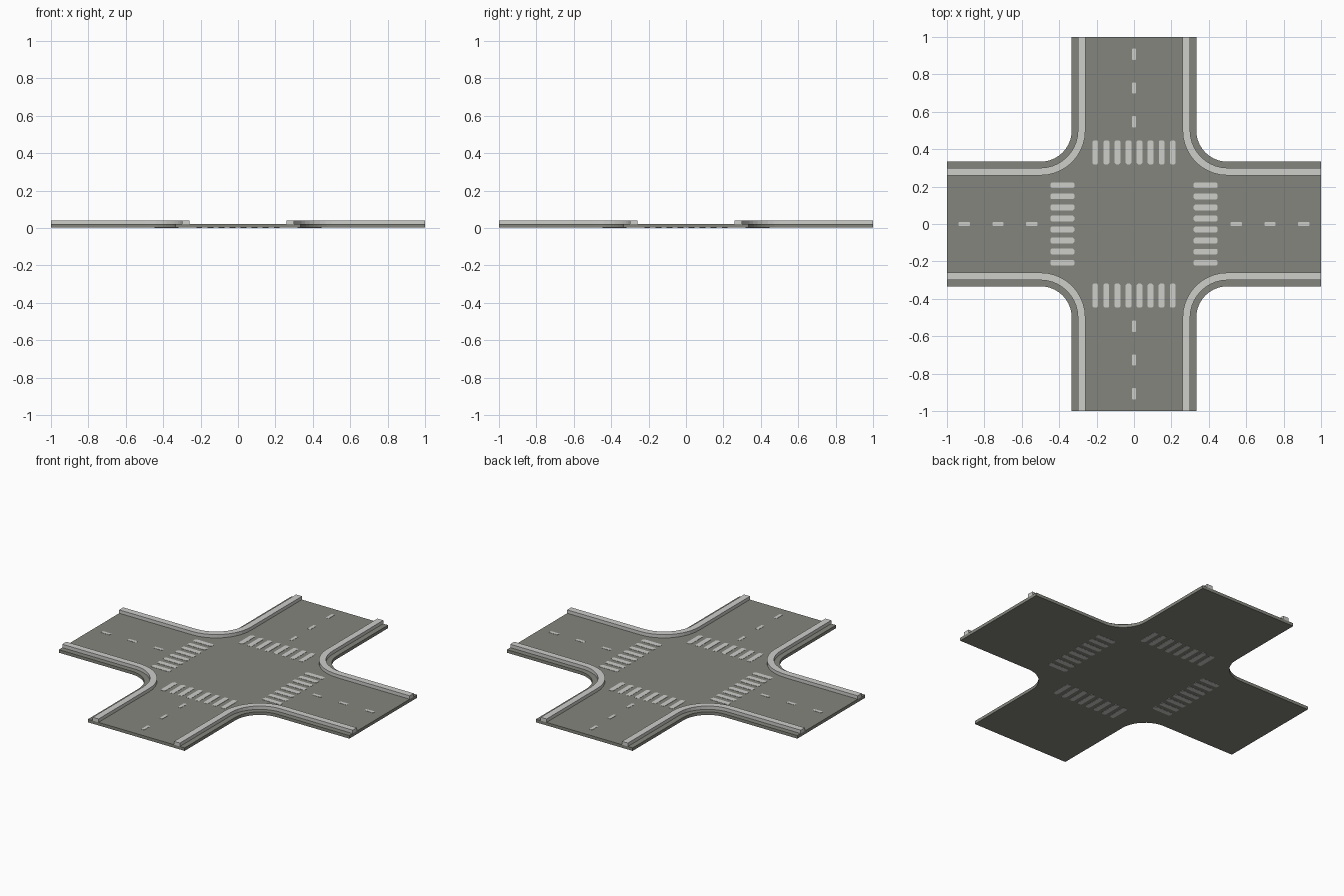
import bpy, bmesh, math

if "Cube" in bpy.data.objects:
    bpy.data.objects.remove(bpy.data.objects["Cube"])

def material(name, rgb):
    m = bpy.data.materials.new(name)
    m.diffuse_color = (*rgb, 1)
    m.use_nodes = True
    m.node_tree.nodes["Principled BSDF"].inputs["Base Color"].default_value = m.diffuse_color
    return m

ASPHALT = material("asphalt grey", (0.235, 0.235, 0.21))
LIGHT = material("pale concrete", (0.61, 0.61, 0.59))

HALF = 0.333      # half width of each road arm
CORNER = 0.5      # centre of the rounded corners
SEG = 10

def edge_path(offset):
    """Edge of one quadrant at a distance from the arm centre line: end, arc, end."""
    r = CORNER - offset
    pts = [(1.0, offset)]
    for i in range(SEG + 1):
        a = math.radians(270 - 90 * i / SEG)
        pts.append((CORNER + r * math.cos(a), CORNER + r * math.sin(a)))
    pts.append((offset, 1.0))
    return pts

def turn(pts, k):
    for _ in range(k):
        pts = [(-y, x) for x, y in pts]
    return pts

def prisms(name, outlines, z0, z1, mat):
    """One object made of vertical prisms over flat outlines."""
    bm = bmesh.new()
    for pts in outlines:
        low = [bm.verts.new((x, y, z0)) for x, y in pts]
        high = [bm.verts.new((x, y, z1)) for x, y in pts]
        bm.faces.new(low[::-1])
        bm.faces.new(high)
        for i in range(len(pts)):
            j = (i + 1) % len(pts)
            bm.faces.new((low[i], low[j], high[j], high[i]))
    bmesh.ops.recalc_face_normals(bm, faces=bm.faces)
    me = bpy.data.meshes.new(name)
    bm.to_mesh(me)
    bm.free()
    me.materials.append(mat)
    ob = bpy.data.objects.new(name, me)
    bpy.context.collection.objects.link(ob)
    return ob

def stripe(cx, cy, lx, ly, c=0.007):
    """Rectangle with clipped corners."""
    a, b = lx / 2, ly / 2
    return [(cx + x, cy + y) for x, y in (
        (-a + c, -b), (a - c, -b), (a, -b + c), (a, b - c),
        (a - c, b), (-a + c, b), (-a, b - c), (-a, -b + c))]

# Road slab: cross with rounded inner corners
road = []
for k in range(4):
    road += turn(edge_path(HALF), k)
prisms("road_slab", [road], 0.001, 0.02, ASPHALT)

# Raised kerbs following the four corners, set in from the slab edge
inner, outer = edge_path(0.26), edge_path(0.30)
prisms("kerbs", [turn(inner + outer[::-1], k) for k in range(4)], 0.02, 0.041, LIGHT)

# Zebra crossings on all four arms, showing on the underside too
zebra = [turn(stripe(0.383, -0.207 + i * 0.0591, 0.128, 0.031), k)
         for k in range(4) for i in range(8)]
prisms("zebra_crossings", zebra, 0.02, 0.0215, LIGHT)
prisms("underside_crossings", zebra, 0.0, 0.001, LIGHT)

# Dashed centre lines
dashes = [turn(stripe(x, 0, 0.06, 0.02, 0.003), k)
          for k in range(4) for x in (0.547, 0.727, 0.907)]
prisms("centre_dashes", dashes, 0.02, 0.0215, LIGHT)
